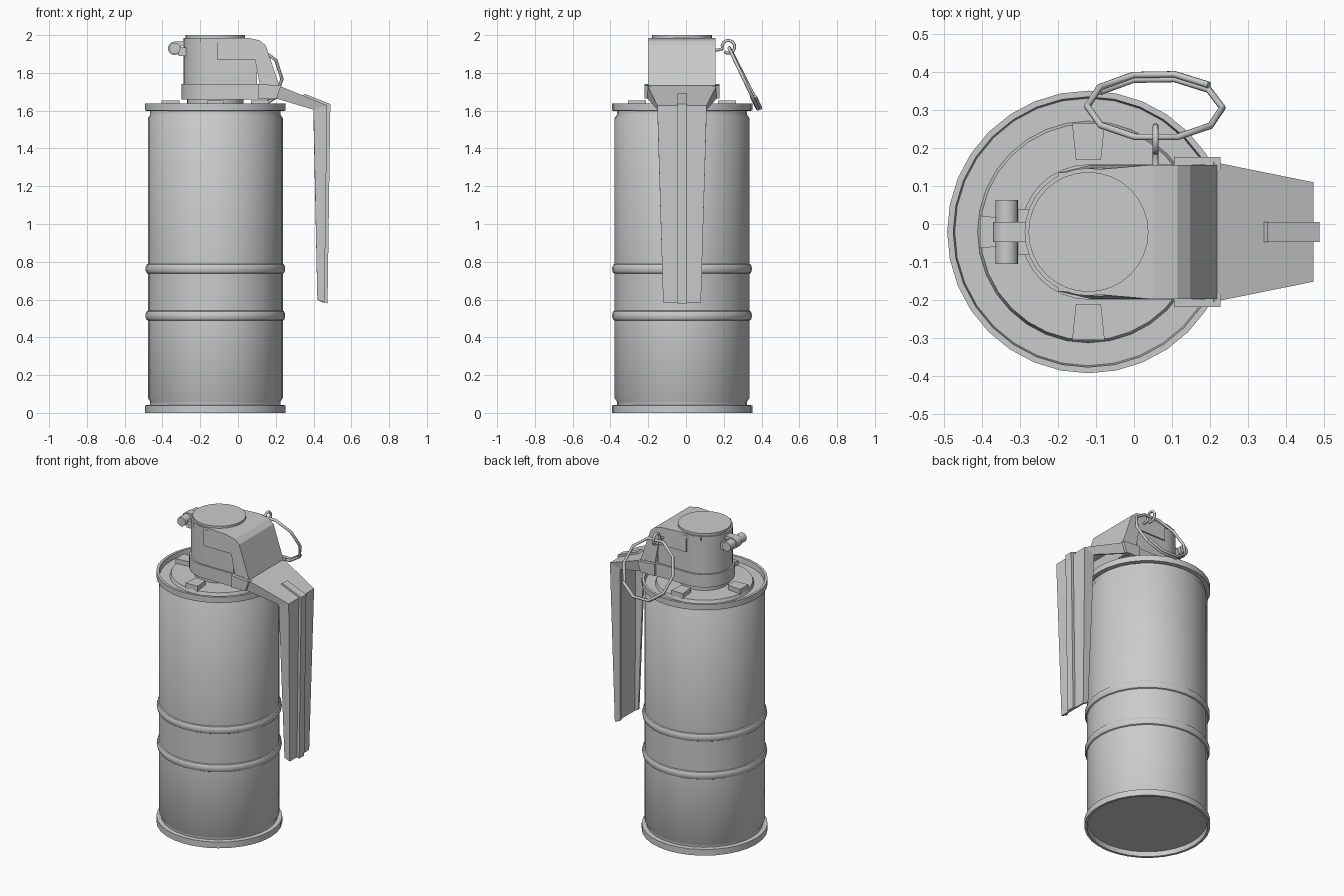
import bpy, bmesh, math
from mathutils import Vector

if "Cube" in bpy.data.objects:
    bpy.data.objects.remove(bpy.data.objects["Cube"])

CX, CY = -0.12, -0.021          # axis of the canister
grey = bpy.data.materials.new("plain grey metal")
grey.diffuse_color = (0.6, 0.6, 0.6, 1)
grey.use_nodes = True
grey.node_tree.nodes["Principled BSDF"].inputs["Base Color"].default_value = grey.diffuse_color


def finish(name, bm, smooth=None):
    bmesh.ops.remove_doubles(bm, verts=bm.verts, dist=1e-5)
    bmesh.ops.recalc_face_normals(bm, faces=bm.faces)
    me = bpy.data.meshes.new(name)
    bm.to_mesh(me)
    bm.free()
    me.materials.append(grey)
    ob = bpy.data.objects.new(name, me)
    bpy.context.collection.objects.link(ob)
    if smooth:
        bpy.ops.object.select_all(action='DESELECT')
        ob.select_set(True)
        bpy.context.view_layer.objects.active = ob
        bpy.ops.object.shade_smooth_by_angle(angle=math.radians(smooth))
    return ob


def lathe(name, profile, seg=32):
    bm = bmesh.new()
    vs = [bm.verts.new((CX + r, CY, z)) for r, z in profile]
    es = [bm.edges.new(p) for p in zip(vs, vs[1:])]
    bmesh.ops.spin(bm, geom=vs + es, cent=(CX, CY, 0), axis=(0, 0, 1),
                   angle=2 * math.pi, steps=seg, use_merge=True)
    return finish(name, bm, 35)


def prism(name, pts, vec, smooth=None):
    """Extrude a planar outline of 3D points along vec."""
    bm = bmesh.new()
    f = bm.faces.new([bm.verts.new(p) for p in pts])
    ext = bmesh.ops.extrude_face_region(bm, geom=[f])["geom"]
    bmesh.ops.translate(bm, vec=vec, verts=[g for g in ext if isinstance(g, bmesh.types.BMVert)])
    return finish(name, bm, smooth)


def box(name, lo, hi):
    pts = [(lo[0], lo[1], lo[2]), (hi[0], lo[1], lo[2]), (hi[0], hi[1], lo[2]), (lo[0], hi[1], lo[2])]
    return prism(name, pts, (0, 0, hi[2] - lo[2]))


def y_cylinder(name, x, z, r, y0, y1, seg=16):
    pts = [(x + r * math.cos(a), y0, z + r * math.sin(a))
           for a in (2 * math.pi * i / seg for i in range(seg))]
    return prism(name, pts, (0, y1 - y0, 0), 35)


def wire(name, pts, r):
    """Round wire along a path."""
    bm = bmesh.new()
    pts = [Vector(p) for p in pts]
    rings = []
    axis = (pts[1] - pts[0]).cross(pts[2] - pts[1]).normalized()
    for i, p in enumerate(pts):
        t = (pts[min(i + 1, len(pts) - 1)] - pts[max(i - 1, 0)]).normalized()
        u = axis.cross(t).normalized()
        v = t.cross(u)
        rings.append([bm.verts.new(p + r * (u * math.cos(a) + v * math.sin(a)))
                      for a in (math.pi * k / 4 for k in range(8))])
    for a, b in zip(rings, rings[1:]):
        for k in range(8):
            bm.faces.new((a[k], a[(k + 1) % 8], b[(k + 1) % 8], b[k]))
    bm.faces.new(rings[0])
    bm.faces.new(rings[-1])
    return finish(name, bm, 50)


# Canister: rims, end grooves and two raised hoops in one profile
def hoop(z):
    return [(0.357 + 0.013 * max(0, math.sin(a)), z - 0.026 * math.cos(a))
            for a in (math.pi * i / 6 for i in range(7))]


lathe("canister", [(0, 0.03), (0.352, 0.03), (0.356, 0), (0.372, 0), (0.372, 0.04), (0.345, 0.042),
                   (0.345, 0.06), (0.357, 0.078)] + hoop(0.515) + hoop(0.763) +
      [(0.357, 1.56), (0.345, 1.578), (0.345, 1.598), (0.372, 1.6), (0.372, 1.637), (0.356, 1.637),
       (0.352, 1.605), (0.292, 1.605), (0.285, 1.625), (0, 1.625)])

# Four tapered tabs on the lid
for i in range(4):
    c, s = math.cos(i * math.pi / 2), math.sin(i * math.pi / 2)
    pts = [(CX + c * r - s * w, CY + s * r + c * w, 1.6)
           for r, w in ((0.19, -0.033), (0.285, -0.043), (0.285, 0.043), (0.19, 0.033))]
    prism(f"lid_tab_{i + 1}", pts, (0, 0, 0.055))

# Fuze neck, head and collar: half-round at the back, straight at the front
lathe("fuze_neck", [(0, 1.62), (0.15, 1.62), (0.15, 1.67), (0, 1.67)])


def d_block(name, r, x_end, z0, z1):
    pts = [(CX + r * math.cos(a), CY + r * math.sin(a), z0)
           for a in (math.pi / 2 + math.pi * i / 16 for i in range(17))]
    pts += [(x_end, CY - r, z0), (x_end, CY + r, z0)]
    return prism(name, pts, (0, 0, z1 - z0), 30)


d_block("fuze_head", 0.168, 0.10, 1.66, 1.972)
d_block("fuze_collar", 0.178, 0.19, 1.658, 1.742)
lathe("fuze_cap", [(0, 1.96), (0.168, 1.96), (0.168, 1.984), (0.158, 1.984), (0.158, 2.0), (0, 2.0)])

# Lever cover over the head, with stepped sides
cover = [(-0.2, 1.986), (0.05, 1.986), (0.115, 1.972), (0.147, 1.945), (0.218, 1.735), (0.2, 1.66),
         (0.13, 1.66), (0.09, 1.87), (-0.11, 1.87), (-0.11, 1.96), (-0.2, 1.96)]
ob = prism("lever_cover", [(x, CY - 0.177, z) for x, z in cover], (0, 0.354, 0))
for v in ob.data.vertices:      # narrow the rear to follow the round head
    if v.co.x < -0.15:
        v.co.y = CY + math.copysign(0.156, v.co.y - CY)

# Side ears where cover meets lever
for side in (-1, 1):
    y0, y1 = sorted((CY + side * 0.165, CY + side * 0.198))
    prism("lever_ear", [(0.105, y0, 1.665), (0.205, y0, 1.665), (0.228, y0, 1.732), (0.105, y0, 1.742)],
          (0, y1 - y0, 0))

# Lever: folded channel, each row is outer x z, inner x z, half width
bm = bmesh.new()
rows = []
for ox, oz, ix, iz, w in ((0.21, 1.735, 0.2, 1.665, 0.184), (0.472, 1.628, 0.4, 1.605, 0.131),
                          (0.458, 0.585, 0.42, 0.6, 0.1)):
    rows.append([bm.verts.new((x, CY + s * w, z)) for x, z, s in
                 ((ix, iz, -1), (ox, oz, -1), (ox, oz, 1), (ix, iz, 1))])
for a, b in zip(rows, rows[1:]):
    for k in range(3):
        bm.faces.new((a[k], a[k + 1], b[k + 1], b[k]))
lever = finish("safety_lever", bm)
if lever.data.polygons[1].normal.z < 0:
    lever.data.flip_normals()
mod = lever.modifiers.new("sheet", 'SOLIDIFY')
mod.thickness, mod.offset = 0.014, -1

# Raised rib down the middle of the lever
rib = [(0.335, 1.675), (0.352, 1.69), (0.489, 1.635), (0.474, 0.58), (0.452, 0.585), (0.464, 1.618)]
prism("lever_rib", [(x, CY - 0.026, z) for x, z in rib], (0, 0.052, 0))

# Hinge at the back of the head
y_cylinder("hinge_pin", -0.335, 1.93, 0.03, CY - 0.084, CY + 0.084)
y_cylinder("hinge_hook", -0.335, 1.93, 0.036, CY - 0.026, CY + 0.026)
box("hinge_strap", (-0.335, CY - 0.026, 1.945), (-0.19, CY + 0.026, 1.966))
box("hinge_mount", (-0.315, CY - 0.06, 1.89), (-0.26, CY + 0.06, 1.935))

# Safety pin with its eye
eye = [(0.057, 0.224 + 0.034 * math.cos(a), 1.938 + 0.034 * math.sin(a))
       for a in (math.radians(200 - 30 * i) for i in range(12))]
wire("safety_pin", [(0.057, 0.10, 1.922), (0.057, 0.165, 1.921)] + eye, 0.008)

# Split pull ring: a little over one faceted turn, leaning outwards
down, normal = Vector((0, 0.083, -0.168)), Vector((0, 0.9, 0.44))
ring = []
for i in range(14):
    a = math.radians(215 + 36 * i)
    ring.append(Vector((0.055, 0.308, 1.772)) + Vector((0.178 * math.cos(a), 0, 0))
                - down * math.sin(a) + normal * (0.018 * i / 13 - 0.009))
wire("pull_ring", ring, 0.009)
